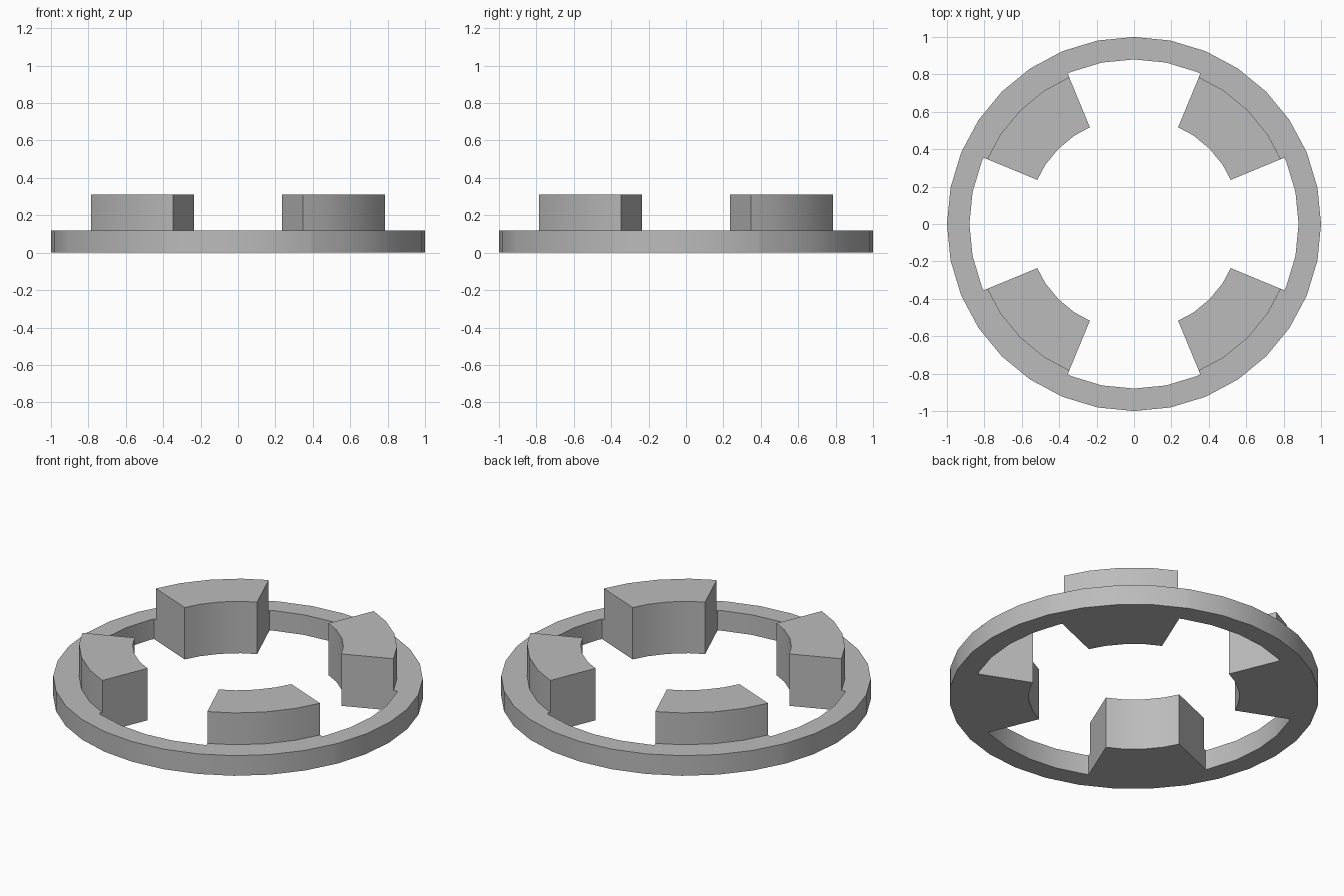
import bpy, bmesh, math

if "Cube" in bpy.data.objects:
    bpy.data.objects.remove(bpy.data.objects["Cube"])

SIDES = 32
STEP = 2 * math.pi / SIDES
R_OUT, R_IN, R_STEP, R_TOOTH = 1.0, 0.88, 0.86, 0.57
Z_RING, Z_TOP = 0.12, 0.31
OFFSET = 0.02                      # tooth sides are pulled in from the radial line
START = math.pi / 8


def chord(radius, t):
    """Radius of the faceted circle at angle t."""
    return radius * math.cos(STEP / 2) / math.cos(t % STEP - STEP / 2)


def side_angle(radius):
    """Angle where the straight tooth side meets a faceted circle."""
    t = START
    for _ in range(20):
        t = START + math.asin(OFFSET / chord(radius, t))
    return t


def point(bm, radius, t, z):
    r = chord(radius, t)
    return bm.verts.new((r * math.cos(t), r * math.sin(t), z))


def skin(bm, rows, skip=()):
    """Join neighbouring closed sections, leaving out the listed strips."""
    n = len(rows[0])
    for a, b in zip(rows, rows[1:]):
        for i in range(n):
            if i not in skip:
                j = (i + 1) % n
                bm.faces.new((a[i], a[j], b[j], b[i]))


bm = bmesh.new()
edge = side_angle(R_IN)
tooth_section = [(R_TOOTH, 0), (R_TOOTH, Z_TOP), (R_STEP, Z_TOP),
                 (R_STEP, Z_RING), (R_IN, Z_RING), (R_IN, 0)]
ring_section = [(R_OUT, 0), (R_OUT, Z_RING), (R_IN, Z_RING), (R_IN, 0)]

for q in range(4):
    turn = q * math.pi / 2
    # ring quarter: inner wall is open where the tooth joins
    middle = [edge, 3 * STEP, 4 * STEP, 5 * STEP, math.pi / 2 - edge]
    for angles, skip in (([0, STEP, 2 * STEP, edge], ()),
                         (middle, (2,)),
                         ([middle[-1], 6 * STEP, 7 * STEP, 8 * STEP], ())):
        skin(bm, [[point(bm, r, turn + t, z) for r, z in ring_section]
                  for t in angles], skip)
    # tooth: raised block reaching inward
    rows = []
    for k in range(5):
        row = []
        for r, z in tooth_section:
            s = side_angle(r)
            t = (s, 3 * STEP, 4 * STEP, 5 * STEP, math.pi / 2 - s)[k]
            row.append(point(bm, r, turn + t, z))
        rows.append(row)
    skin(bm, rows, (4,))
    bm.faces.new(rows[0])
    bm.faces.new(rows[-1])

bmesh.ops.remove_doubles(bm, verts=bm.verts, dist=0.0005)
bmesh.ops.recalc_face_normals(bm, faces=bm.faces)
mesh = bpy.data.meshes.new("toothed_ring")
bm.to_mesh(mesh)
bm.free()

ring = bpy.data.objects.new("toothed_ring", mesh)
bpy.context.collection.objects.link(ring)
grey = bpy.data.materials.new("plain grey")
grey.diffuse_color = (0.5, 0.5, 0.5, 1)
grey.use_nodes = True
grey.node_tree.nodes["Principled BSDF"].inputs["Base Color"].default_value = grey.diffuse_color
mesh.materials.append(grey)

bpy.context.view_layer.objects.active = ring
ring.select_set(True)
bpy.ops.object.shade_smooth_by_angle(angle=math.radians(30))
